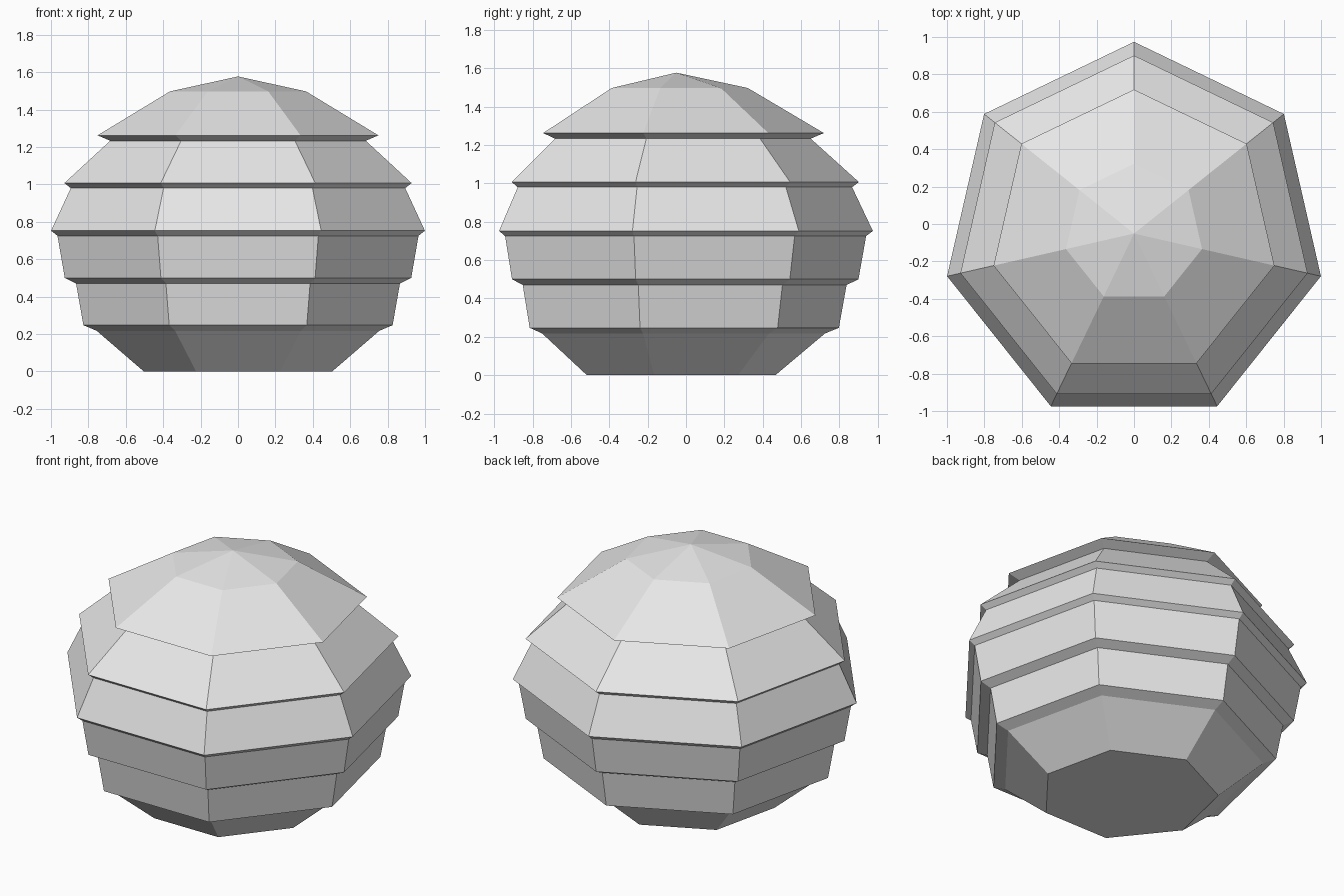
import bpy
import bmesh
import math

cube = bpy.data.objects.get("Cube")
if cube:
    bpy.data.objects.remove(cube, do_unlink=True)

SIDES = 7
CENTRE_Y = -0.051

grey = bpy.data.materials.new("light_grey")
grey.use_nodes = True
grey.diffuse_color = (0.8, 0.8, 0.8, 1)
grey.node_tree.nodes["Principled BSDF"].inputs["Base Color"].default_value = (0.8, 0.8, 0.8, 1)


def make_ring(bm, radius, z):
    """Seven-sided ring with one corner at the back; radius 0 gives a point."""
    if radius == 0:
        return [bm.verts.new((0, CENTRE_Y, z))]
    angles = [math.pi / 2 + math.tau * i / SIDES for i in range(SIDES)]
    return [bm.verts.new((radius * math.cos(a), CENTRE_Y + radius * math.sin(a), z))
            for a in angles]


def lathe(name, profile, floor=False):
    """Flat-faced shell through (radius, height) points, listed upwards."""
    bm = bmesh.new()
    rings = [make_ring(bm, r, z) for r, z in profile]
    for low, high in zip(rings, rings[1:]):
        for i in range(SIDES):
            j = (i + 1) % SIDES
            if len(high) == 1:
                bm.faces.new((low[i], low[j], high[0]))
            else:
                bm.faces.new((low[i], low[j], high[j], high[i]))
    if floor:
        bm.faces.new(rings[0][::-1])
    mesh = bpy.data.meshes.new(name)
    bm.to_mesh(mesh)
    bm.free()
    mesh.materials.append(grey)
    obj = bpy.data.objects.new(name, mesh)
    bpy.context.collection.objects.link(obj)


# Base bowl
lathe("base_bowl", [(0.517, 0), (0.775, 0.217)], floor=True)

# Overlapping bands: inner lip, outer rim, top edge
lathe("lower_band", [(0.775, 0.217), (0.848, 0.247), (0.888, 0.47)])
lathe("lower_middle_band", [(0.888, 0.47), (0.95, 0.5), (0.99, 0.725)])
lathe("middle_band", [(0.99, 0.725), (1.025, 0.752), (0.917, 0.98)])
lathe("upper_band", [(0.917, 0.98), (0.952, 1.007), (0.701, 1.233)])

# Domed cap
lathe("cap", [(0.701, 1.233), (0.77, 1.262), (0.373, 1.497), (0, 1.577)])
